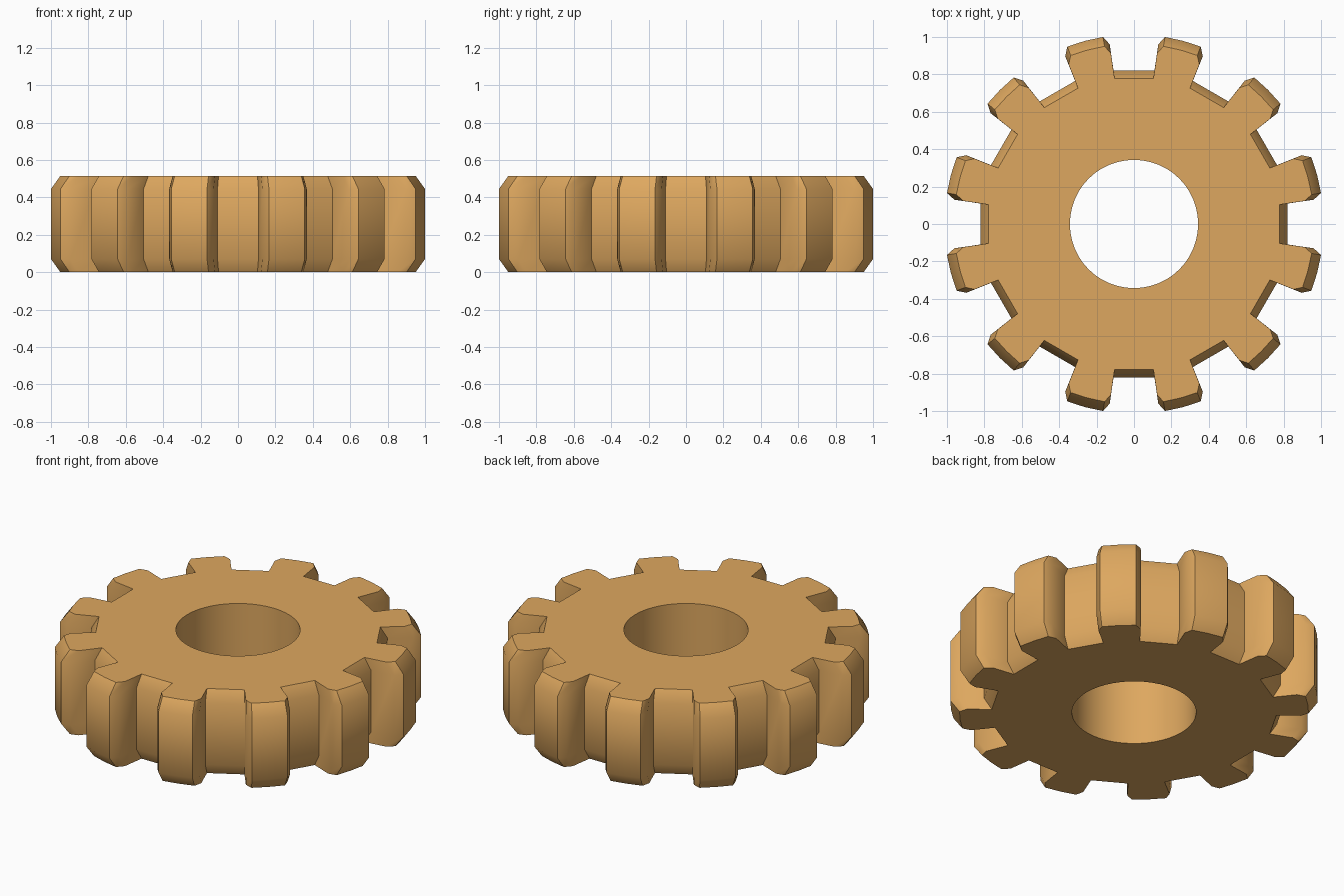
import bpy
import bmesh
from math import sin, cos, radians, tau

if "Cube" in bpy.data.objects:
    bpy.data.objects.remove(bpy.data.objects["Cube"], do_unlink=True)

TEETH = 12
HEIGHT = 0.515
CHAMFER = 0.07
FACE_SCALE = 0.95      # end faces are a little smaller than the middle
BORE_RADIUS = 0.343
BORE_SIDES = 48

# Half tooth profile: radius and angle in degrees from the tooth axis
half_tooth = [(0.827, 7.4), (0.969, 7.3), (1.0135, 5.6)]
tooth = ([(r, -a) for r, a in half_tooth] + [(1.0135, 0)]
         + [(r, a) for r, a in reversed(half_tooth)])
pitch = 360 / TEETH
outline = [(r, radians(a + pitch * (k + 0.5))) for k in range(TEETH) for r, a in tooth]
bore = [(BORE_RADIUS, tau * i / BORE_SIDES) for i in range(BORE_SIDES)]


def add_ring(bm, points, z, scale=1.0):
    """Closed loop of vertices from polar points."""
    return [bm.verts.new((r * scale * cos(a), r * scale * sin(a), z)) for r, a in points]


def add_wall(bm, lower, upper):
    """Band of quads between two loops."""
    n = len(lower)
    for i in range(n):
        j = (i + 1) % n
        bm.faces.new((lower[i], lower[j], upper[j], upper[i]))


def add_cap(bm, outer, inner):
    """Flat end face with a round hole."""
    edges = [bm.edges.get((ring[i - 1], ring[i]))
             for ring in (outer, inner) for i in range(len(ring))]
    bmesh.ops.triangle_fill(bm, use_beauty=True, edges=edges)


bm = bmesh.new()

# Toothed rim with chamfered ends
levels = [(0, FACE_SCALE), (CHAMFER, 1), (HEIGHT - CHAMFER, 1), (HEIGHT, FACE_SCALE)]
rim = [add_ring(bm, outline, z, s) for z, s in levels]
for lower, upper in zip(rim, rim[1:]):
    add_wall(bm, lower, upper)

# Bore
hole = [add_ring(bm, bore, z) for z in (0, HEIGHT)]
add_wall(bm, hole[1], hole[0])

# End faces
add_cap(bm, rim[0], hole[0])
add_cap(bm, rim[-1], hole[1])
bmesh.ops.recalc_face_normals(bm, faces=bm.faces[:])

mesh = bpy.data.meshes.new("gear_wheel")
bm.to_mesh(mesh)
bm.free()
gear = bpy.data.objects.new("gear_wheel", mesh)
bpy.context.collection.objects.link(gear)

# Colour
colour = (0.73, 0.39, 0.115, 1)
mat = bpy.data.materials.new("golden_tan")
mat.use_nodes = True
mat.diffuse_color = colour
mat.node_tree.nodes["Principled BSDF"].inputs["Base Color"].default_value = colour
mesh.materials.append(mat)

# Smooth sides, sharp rims
bpy.ops.object.select_all(action="DESELECT")
gear.select_set(True)
bpy.context.view_layer.objects.active = gear
bpy.ops.object.shade_smooth_by_angle(angle=radians(40))
